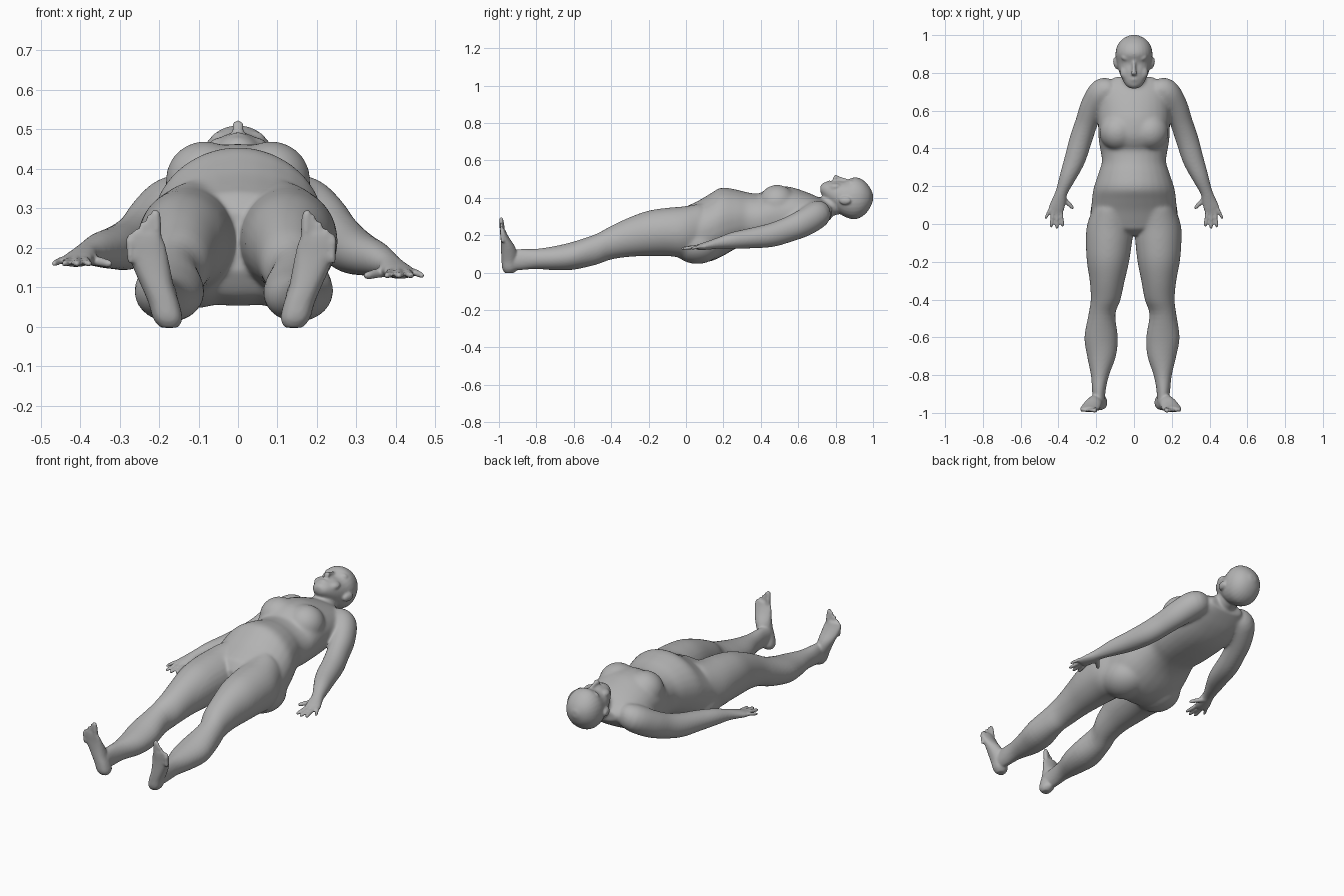
import bpy, bmesh, math
from mathutils import Vector, Matrix

bm = bmesh.new()
X, Y, Z = Vector((1, 0, 0)), Vector((0, 1, 0)), Vector((0, 0, 1))


def spline(rows, steps):
    """Catmull-Rom interpolation of equal-length rows."""
    out, n = [], len(rows)
    for i in range(n - 1):
        a, b = rows[max(i - 1, 0)], rows[i]
        c, d = rows[i + 1], rows[min(i + 2, n - 1)]
        for k in range(steps):
            t = k / steps
            out.append([0.5 * (2 * q + (r - p) * t + (2 * p - 5 * q + 4 * r - s) * t * t
                        + (3 * q - p - 3 * r + s) * t ** 3) for p, q, r, s in zip(a, b, c, d)])
    return out + [list(rows[-1])]


def loft(rows, ref=Z, axis=None, power=(2, 2), steps=4, sides=28):
    """Closed tube; each row is x, y, z, half width, half depth along ref.
    power gives the roundness of the halves towards and away from ref."""
    rows = spline(rows, steps)
    rings = []
    for i, (x, y, z, ru, rv) in enumerate(rows):
        a, b = rows[max(i - 1, 0)], rows[min(i + 1, len(rows) - 1)]
        t = axis or (Vector(b[:3]) - Vector(a[:3])).normalized()
        u = t.cross(ref).normalized()
        v = u.cross(t)
        ring = []
        for k in range(sides):
            ang = 2 * math.pi * k / sides
            c, s = math.cos(ang), math.sin(ang)
            e = 2 / (power[0] if s > 0 else power[1])
            c = math.copysign(abs(c) ** e, c)
            s = math.copysign(abs(s) ** e, s)
            ring.append(bm.verts.new(Vector((x, y, z)) + u * ru * c + v * rv * s))
        rings.append(ring)
    faces = [bm.faces.new(rings[0][::-1]), bm.faces.new(rings[-1])]
    for r, q in zip(rings, rings[1:]):
        for k in range(sides):
            j = (k + 1) % sides
            faces.append(bm.faces.new((r[k], r[j], q[j], q[k])))
    bmesh.ops.recalc_face_normals(bm, faces=faces)


def profile(rows, power):
    """Loft along y from rows of y, bottom z, top z, half width."""
    loft([(0, y, (b + t) / 2, w, (t - b) / 2) for y, b, t, w in rows], axis=Y, power=power)


def blob(c, r, rot=0):
    m = Matrix.Translation(c) @ Matrix.Rotation(rot, 4, 'Z') @ Matrix.Diagonal((*r, 1))
    bmesh.ops.create_uvsphere(bm, u_segments=24, v_segments=16, radius=1, matrix=m)


# torso
profile([(-.06, .14, .29, .09), (-.03, .09, .335, .18), (0, .068, .353, .222), (.07, .052, .387, .227),
         (.13, .06, .423, .223), (.19, .085, .455, .214), (.27, .13, .444, .188), (.33, .15, .429, .17),
         (.39, .155, .423, .178), (.42, .157, .442, .184), (.47, .16, .462, .189), (.55, .17, .46, .191),
         (.62, .19, .44, .188), (.69, .225, .412, .178), (.74, .26, .385, .155), (.778, .29, .36, .10)],
        (1.95, 2.4))

# neck and head
loft([(0, .64, .32, .09, .07), (0, .72, .34, .078, .062), (0, .78, .36, .062, .056), (0, .87, .385, .06, .06)])
profile([(.716, .43, .46, .025), (.735, .405, .480, .046), (.77, .365, .488, .065), (.81, .325, .492, .08),
         (.85, .298, .49, .091), (.90, .285, .51, .098), (.945, .302, .496, .088), (.98, .34, .46, .06),
         (1.0, .385, .42, .018)], (2.1, 2.1))

# nose, lips and chin
loft([(0, .865, .490, .009, .010), (0, .82, .502, .010, .013), (0, .797, .508, .015, .015),
      (0, .786, .494, .012, .010)], axis=Y)
blob((0, .765, .485), (.024, .012, .008))
blob((0, .738, .466), (.026, .02, .016))

for s in (-1, 1):
    # ears, cheeks and brows
    blob((s * .095, .85, .385), (.014, .033, .022), s * -.25)
    blob((s * .038, .80, .458), (.036, .04, .022))
    blob((s * .032, .882, .480), (.036, .020, .016))
    # chest and buttocks
    blob((s * .084, .488, .372), (.1, .1, .098))
    blob((s * .11, .06, .152), (.122, .135, .106))

    # leg, the right one turned slightly inward
    def lx(x, y):
        return s * x - (0.035 * min(1, max(0, -y)) if s > 0 else 0)
    leg = [(.11, .08, .09, .37, .11), (.126, -.01, .08, .355, .124), (.133, -.1, .088, .347, .122),
           (.138, -.2, .088, .332, .112), (.142, -.3, .084, .297, .093), (.150, -.4, .07, .25, .079),
           (.170, -.48, .043, .207, .071), (.174, -.6, .016, .166, .088), (.172, -.7, .013, .142, .076),
           (.180, -.8, .02, .127, .048), (.186, -.88, .014, .126, .036), (.186, -.94, .012, .122, .032)]
    loft([(lx(x, y), y, (b + t) / 2, w, (t - b) / 2) for x, y, b, t, w in leg], axis=Y)

    # foot, standing upright from the heel
    foot = [(.174, -.945, -.003, .022, .022), (.178, -.94, .02, .037, .042), (.188, -.942, .06, .039, .044),
            (.203, -.945, .10, .041, .043), (.216, -.952, .14, .046, .037), (.228, -.966, .18, .050, .025),
            (.235, -.976, .21, .050, .018), (.238, -.982, .235, .042, .013)]
    loft([(lx(x, y), y, z, a, b) for x, y, z, a, b in foot], ref=Y, axis=Z, power=(1.7, 2.5))

    # toes
    for k in range(5):
        x0, z0 = .207 + k * .0165, .240 - k * .012
        r = .0135 if k == 0 else .0095
        tip = z0 + (.046, .046, .040, .034, .024)[k]
        loft([(lx(x0, -.98), -.980, z0 - .03, r, r), (lx(x0, -.985), -.984, z0 + .01, r, r),
              (lx(x0 + .002, -.99), -.988, tip, r * .9, r * .8),
              (lx(x0 + .002, -.99), -.990, tip + .009, r * .4, r * .4)], ref=Y, sides=12)

    # arm and palm
    def hand_z(y, z):
        return z - s * .015 * min(1, max(0, (.55 - y) / .4))
    arm = [(.11, .715, .325, .05, .06), (.163, .70, .310, .074, .074), (.215, .63, .266, .067, .074),
           (.25, .54, .228, .060, .068), (.28, .45, .203, .060, .064), (.313, .34, .191, .056, .054),
           (.35, .25, .183, .044, .044), (.381, .175, .172, .032, .030), (.395, .13, .163, .036, .024),
           (.410, .085, .154, .041, .018), (.418, .06, .150, .034, .013)]
    loft([(s * x, y, hand_z(y, z), a, b) for x, y, z, a, b in arm])

    # fingers and thumb: base x, base y, tip x, tip y, radius
    for x0, y0, x1, y1, r in ((.388, .075, .377, -.015, .010), (.408, .07, .408, -.026, .0105),
                              (.427, .07, .440, -.018, .010), (.443, .08, .470, .026, .009),
                              (.380, .14, .318, .080, .0125)):
        pts = []
        for t, k in ((0, 1.1), (.5, 1), (.9, .85), (1, .4)):
            x, y = x0 + (x1 - x0) * t, y0 + (y1 - y0) * t
            pts.append((s * x, y, hand_z(y, .155 - .012 * t), r * k, r * k))
        loft(pts, sides=12)

# fuse everything into one skin
rough = bpy.data.meshes.new("rough_body")
bm.to_mesh(rough)
bm.free()
body = bpy.data.objects.new("body", rough)
bpy.context.collection.objects.link(body)
fuse = body.modifiers.new("fuse", 'REMESH')
fuse.mode = 'VOXEL'
fuse.voxel_size = 0.006
fuse.use_smooth_shade = True
mesh = bpy.data.meshes.new_from_object(body.evaluated_get(bpy.context.evaluated_depsgraph_get()))
body.modifiers.clear()
body.data = mesh
mesh.name = "body"
mesh.materials.clear()
skin = bpy.data.materials.new("grey skin")
skin.diffuse_color = (0.45, 0.45, 0.45, 1)
mesh.materials.append(skin)


# blend the joints of trunk, shoulders and thighs, keeping face, hands and feet crisp
def ramp(v, lo, hi):
    return min(1, max(0, (v - lo) / (hi - lo)))


group = body.vertex_groups.new(name="trunk")
for v in mesh.vertices:
    x, y = abs(v.co.x), v.co.y
    w = ramp(y, -.45, -.3) * ramp(y, .79, .73) * ramp(x, .34, .27)
    # keep the gap between the thighs open
    if y < 0 and x < .05:
        w *= .25
    if w > 0:
        group.add([v.index], w, 'REPLACE')
for name, count, target in (("blend", 40, "trunk"), ("relax", 4, "")):
    mod = body.modifiers.new(name, 'SMOOTH')
    mod.factor = 0.5
    mod.iterations = count
    mod.vertex_group = target
